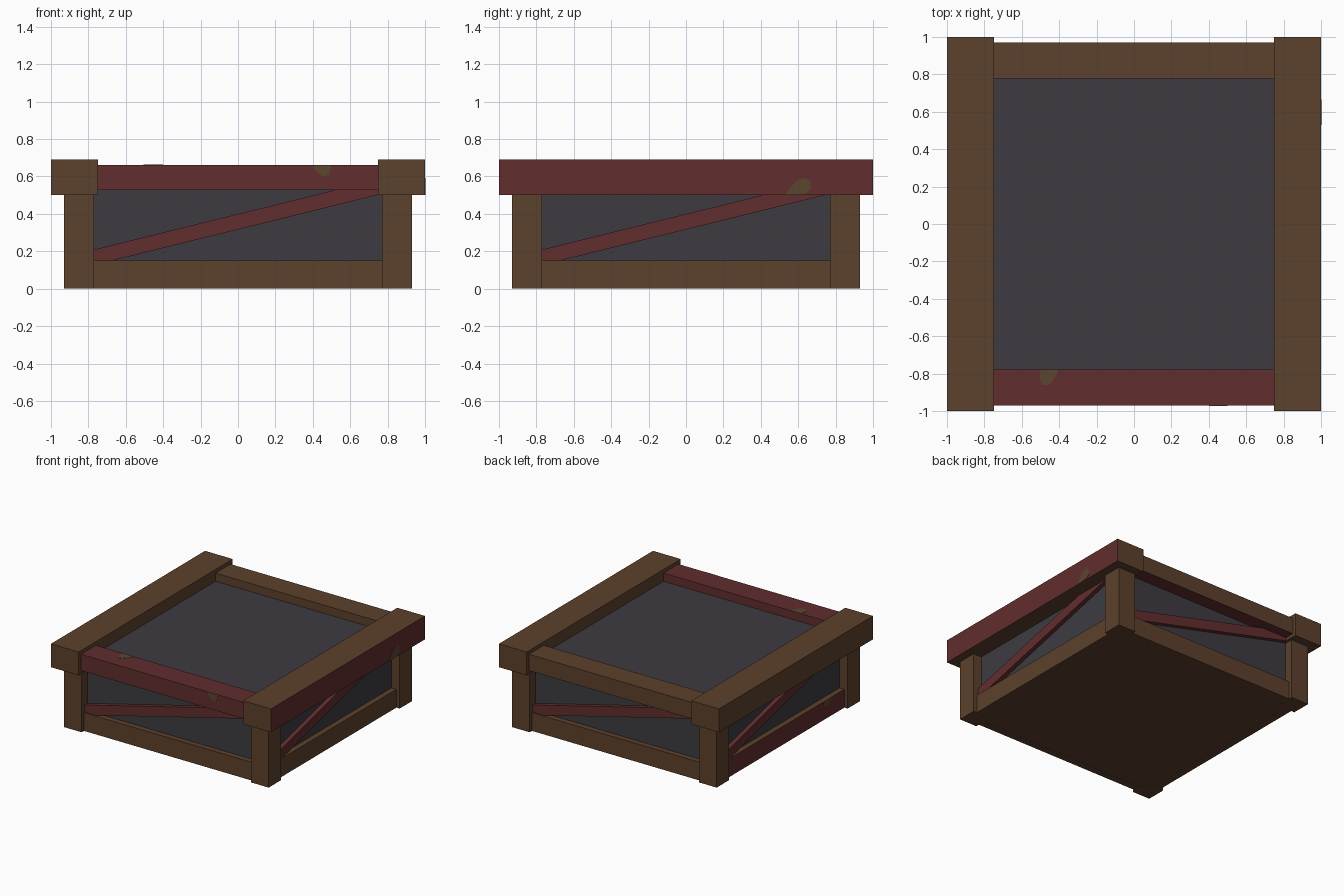
import bpy, bmesh, math
from mathutils import Vector, Matrix

if "Cube" in bpy.data.objects:
    bpy.data.objects.remove(bpy.data.objects["Cube"])


def material(name, rgb):
    m = bpy.data.materials.new(name)
    lin = [((c / 255 + 0.055) / 1.055) ** 2.4 for c in rgb]
    m.diffuse_color = (*lin, 1)
    m.use_nodes = True
    m.node_tree.nodes["Principled BSDF"].inputs["Base Color"].default_value = m.diffuse_color
    return m


BROWN = material("brown wood", (92, 65, 44))
RED = material("red paint", (98, 45, 46))
DARK = material("dark panel", (61, 59, 65))
SPOT = material("worn olive brown", (92, 70, 46))


def finish(name, bm, mats):
    bmesh.ops.recalc_face_normals(bm, faces=bm.faces[:])
    me = bpy.data.meshes.new(name)
    bm.to_mesh(me)
    bm.free()
    for m in mats:
        me.materials.append(m)
    ob = bpy.data.objects.new(name, me)
    bpy.context.collection.objects.link(ob)
    return ob


def box(name, lo, hi, mat, alt=None, alt_dir=None):
    """Box between two corners; the face looking along alt_dir gets alt."""
    bm = bmesh.new()
    bmesh.ops.create_cube(bm, size=1)
    lo, hi = Vector(lo), Vector(hi)
    for v in bm.verts:
        v.co = Vector([(a + b) / 2 + c * (b - a) for a, b, c in zip(lo, hi, v.co)])
    bm.normal_update()
    if alt:
        for f in bm.faces:
            if f.normal.dot(Vector(alt_dir)) > 0.9:
                f.material_index = 1
    return finish(name, bm, [mat, alt] if alt else [mat])


def prism(name, points, depth, mat, turn=0):
    """Extrude a 3D polygon by depth, then turn it about z."""
    bm = bmesh.new()
    face = bm.faces.new([bm.verts.new(p) for p in points])
    ext = bmesh.ops.extrude_face_region(bm, geom=[face])["geom"]
    moved = [g for g in ext if isinstance(g, bmesh.types.BMVert)]
    bmesh.ops.translate(bm, verts=moved, vec=depth)
    bmesh.ops.rotate(bm, verts=bm.verts[:], matrix=Matrix.Rotation(turn, 3, 'Z'))
    return finish(name, bm, [mat])


# Dark inner body and wooden floor
box("inner_panels", (-.855, -.855, .1), (.855, .855, .595), DARK)
box("floor", (-.86, -.86, .001), (.86, .86, .09), BROWN)

# Corner posts
for sx in (-1, 1):
    for sy in (-1, 1):
        x, y = .85 * sx, .85 * sy
        box("corner_post", (x - .08, y - .08, 0), (x + .08, y + .08, .51), BROWN)

# Bottom rails between the posts
box("front_bottom_rail", (-.78, -.9, 0), (.78, -.84, .15), BROWN)
box("back_bottom_rail", (-.78, .84, 0), (.78, .9, .15), BROWN)
box("right_bottom_rail", (.84, -.78, 0), (.9, .78, .15), BROWN)
box("left_bottom_rail", (-.9, -.78, 0), (-.84, .78, .15), BROWN, RED, (-1, 0, 0))

# Heavy side rails on top, with lighter rails between them
box("right_top_rail", (.748, -1, .5), (1, 1, .692), BROWN, RED, (1, 0, 0))
box("left_top_rail", (-1, -1, .5), (-.748, 1, .692), BROWN)
box("front_top_rail", (-.77, -.97, .528), (.77, -.777, .662), RED)
box("back_top_rail", (-.77, .777, .528), (.77, .97, .662), BROWN, RED, (0, 0, -1))

# One sloping brace on each side
for i, side in enumerate(("front", "right", "back", "left")):
    outline = [(-.84, -.89, .109), (.84, -.89, .524),
               (.84, -.89, .607), (-.84, -.89, .192)]
    prism(side + "_brace", outline, (0, .05, 0), RED, i * math.pi / 2)

# Worn paint spots, as thin plates
T = .004
front = [(.40, .662), (.415, .63), (.45, .603), (.485, .605), (.5, .662)]
prism("front_spot", [(x, -.968, z) for x, z in front], (0, -T, 0), SPOT)
right = [(.53, .5), (.565, .55), (.6, .585), (.64, .592), (.665, .57),
         (.665, .535), (.64, .51), (.60, .5)]
prism("right_spot", [(.998, y, z) for y, z in right], (T, 0, 0), SPOT)
top = [(-.5, -.777), (-.4, -.777), (-.43, -.83), (-.455, -.86),
       (-.49, -.86), (-.505, -.83)]
prism("top_spot", [(x, y, .66) for x, y in top], (0, 0, T), SPOT)
left = [(-.60, .15), (-.57, .115), (-.53, .105), (-.5, .12), (-.49, .15)]
prism("left_spot", [(-.898, y, z) for y, z in left], (-T, 0, 0), SPOT)
